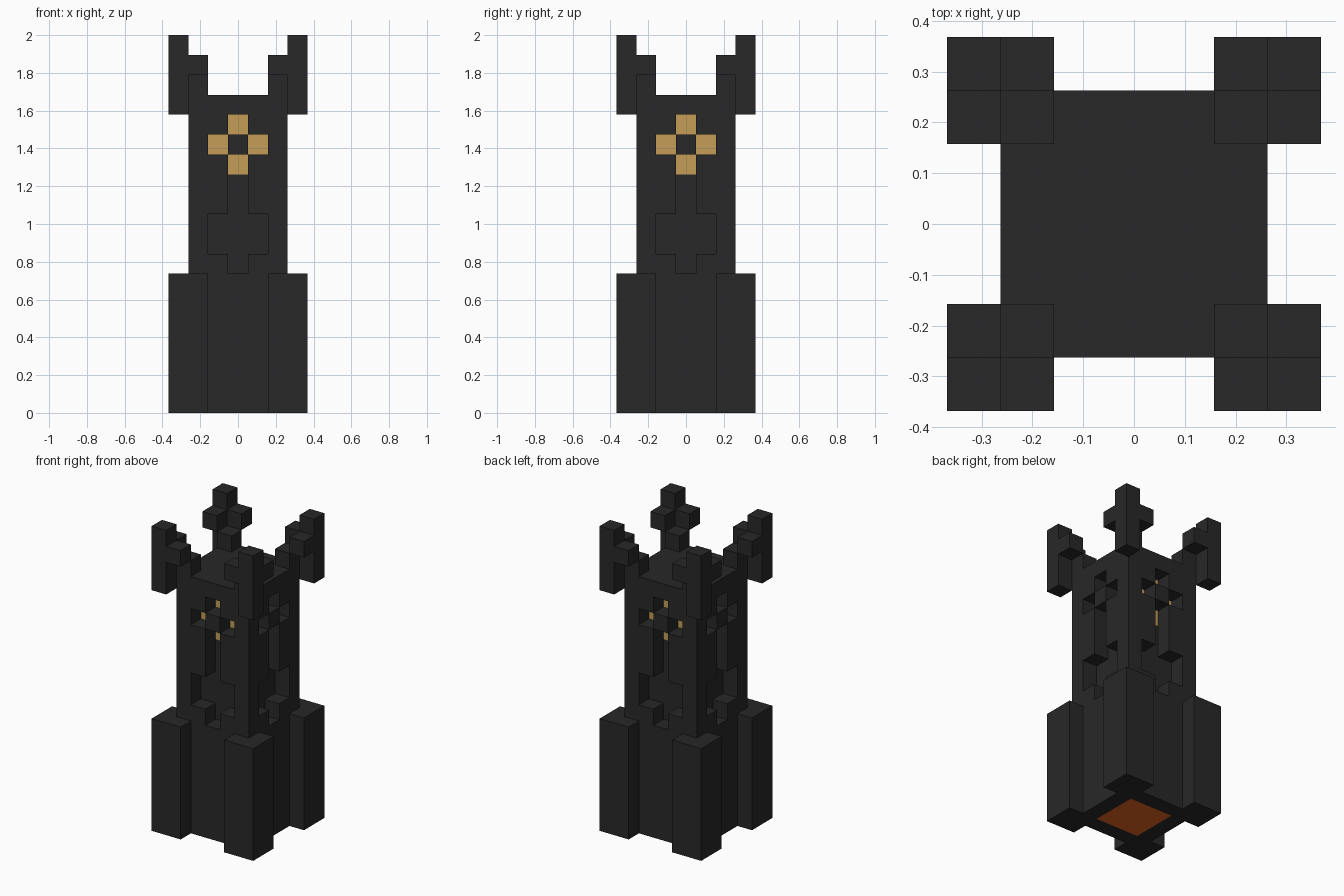
import bpy
import bmesh
from math import pi
from mathutils import Matrix, Vector

U = 2 / 19  # edge length of one block

if "Cube" in bpy.data.objects:
    bpy.data.objects.remove(bpy.data.objects["Cube"])


def material(name, rgb):
    color = [(c / 255 / 12.92) if c < 11 else ((c / 255 + 0.055) / 1.055) ** 2.4 for c in rgb] + [1]
    mat = bpy.data.materials.new(name)
    mat.use_nodes = True
    mat.diffuse_color = color
    bsdf = mat.node_tree.nodes["Principled BSDF"]
    bsdf.inputs["Base Color"].default_value = color
    bsdf.inputs["Roughness"].default_value = 0.9
    return mat


stone = material("dark_stone", (40, 40, 40))
gold = material("pale_gold", (198, 158, 89))
ember = material("ember_orange", (226, 100, 32))


def finish(name, bm, mats):
    bmesh.ops.recalc_face_normals(bm, faces=bm.faces)
    mesh = bpy.data.meshes.new(name)
    bm.to_mesh(mesh)
    bm.free()
    for mat in mats:
        mesh.materials.append(mat)
    obj = bpy.data.objects.new(name, mesh)
    bpy.context.scene.collection.objects.link(obj)
    return obj


def prism(name, outline, start, end, mat, turn=0, upright=False):
    """Extrude an outline in block units along z, or along y if upright."""
    bm = bmesh.new()
    place = (lambda a, b, c: (a, c, b)) if upright else (lambda a, b, c: (a, b, c))
    face = bm.faces.new([bm.verts.new(Vector(place(a, b, start)) * U) for a, b in outline])
    moved = bmesh.ops.extrude_face_region(bm, geom=[face])["geom"]
    bmesh.ops.translate(bm, verts=[g for g in moved if isinstance(g, bmesh.types.BMVert)],
                        vec=Vector(place(0, 0, end - start)) * U)
    bm.transform(Matrix.Rotation(turn * pi / 2, 4, "Z"))
    return finish(name, bm, [mat])


def rect(a0, b0, a1, b1):
    return [(a0, b0), (a1, b0), (a1, b1), (a0, b1)]


# Tower body with an ember panel inset in its underside
bm = bmesh.new()
bmesh.ops.create_cube(bm, size=1)
bmesh.ops.scale(bm, vec=(5 * U, 5 * U, 16 * U), verts=bm.verts)
bmesh.ops.translate(bm, vec=(0, 0, 8 * U), verts=bm.verts)
bm.normal_update()
underside = [f for f in bm.faces if f.normal.z < -0.9]
bmesh.ops.inset_region(bm, faces=underside, thickness=U, use_even_offset=True)
underside[0].material_index = 1
body = finish("tower_body", bm, [stone, ember])

# Recess outline: sword-like slot topped by a cross window, mirrored in x
half = [(0.5, 7), (0.5, 8), (1.5, 8), (1.5, 10), (0.5, 10), (0.5, 13),
        (1.5, 13), (1.5, 14), (0.5, 14), (0.5, 15)]
recess = half + [(-x, z) for x, z in reversed(half)]
BACK = -1.505

for turn, side in enumerate(("front", "left", "back", "right")):
    # Cut the recess
    cutter = prism("recess_cutter", recess, -3, BACK, stone, turn, True)
    cutter.hide_render = True
    cut = body.modifiers.new("recess", "BOOLEAN")
    cut.operation = "DIFFERENCE"
    cut.solver = "EXACT"
    cut.object = cutter
    bpy.context.view_layer.objects.active = body
    bpy.ops.object.modifier_apply(modifier=cut.name)
    bpy.data.objects.remove(cutter)

    # Window: raised centre block with four gold panes around it
    prism(side + "_window_boss", rect(-0.5, 13, 0.5, 14), -2.5, BACK, stone, turn, True)
    for x, z in ((0, 12), (-1, 13), (1, 13), (0, 14)):
        prism(side + "_window_pane", rect(x - 0.5, z, x + 0.5, z + 1),
              BACK - 0.02, BACK, gold, turn, True)

for turn, corner in enumerate(("back_left", "back_right", "front_right", "front_left")):
    # Buttress wrapped around the foot of each corner
    wrap = [(2.5, 1.5), (3.5, 1.5), (3.5, 3.5), (1.5, 3.5), (1.5, 2.5), (2.5, 2.5)]
    prism(corner + "_buttress", wrap, 0, 7, stone, turn)
    # Crown: tall spike, two side blocks and an inner block
    prism(corner + "_spike", rect(2.5, 2.5, 3.5, 3.5), 15, 19, stone, turn)
    prism(corner + "_spike_arm_a", rect(2.5, 1.5, 3.5, 2.5), 17, 18, stone, turn)
    prism(corner + "_spike_arm_b", rect(1.5, 2.5, 2.5, 3.5), 17, 18, stone, turn)
    prism(corner + "_crown_block", rect(1.5, 1.5, 2.5, 2.5), 16, 17, stone, turn)
